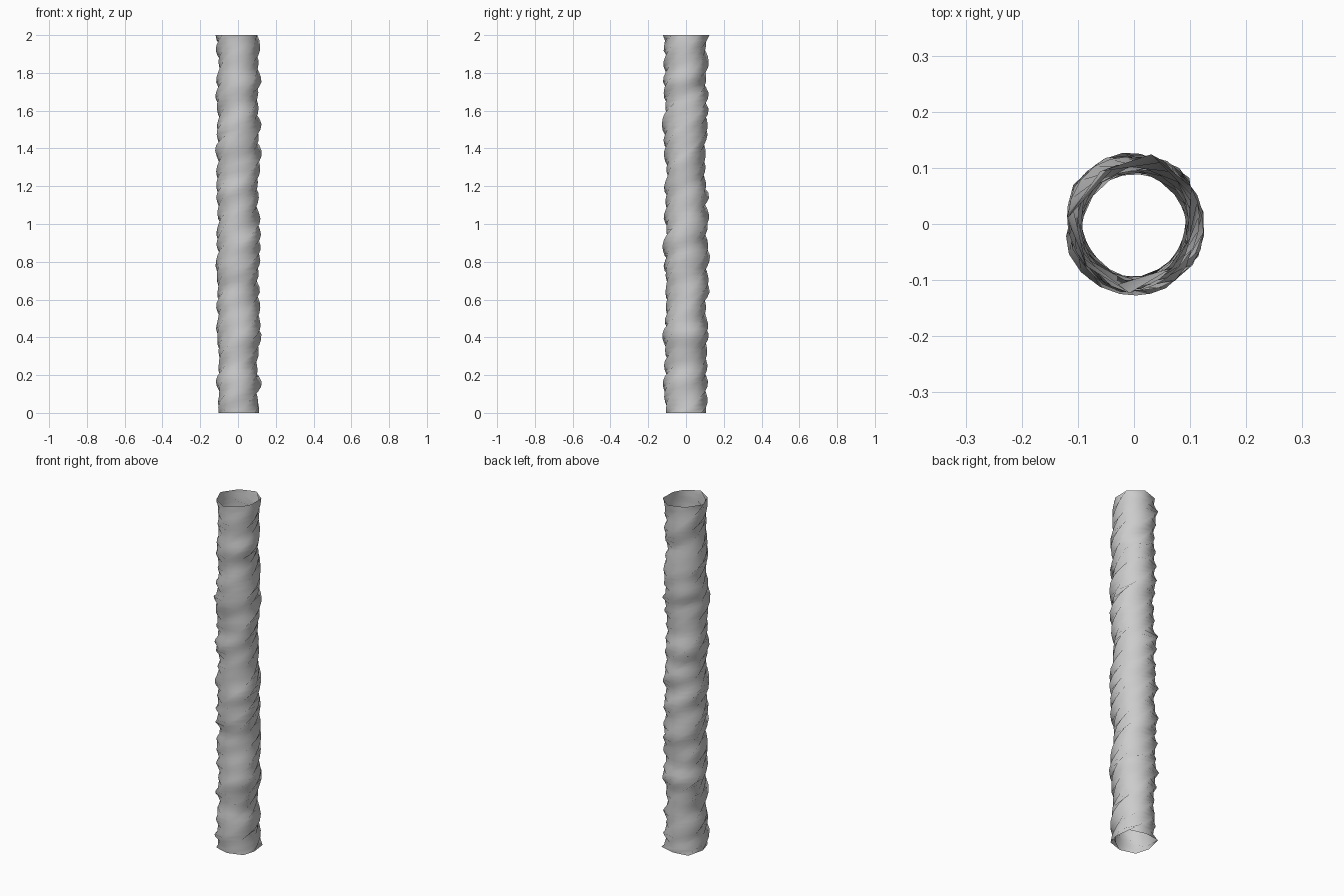
import bpy, bmesh, math, random

if "Cube" in bpy.data.objects:
    bpy.data.objects.remove(bpy.data.objects["Cube"])

random.seed(7)
SIDES, RINGS, HEIGHT, TURNS = 8, 72, 2.0, 3.1
KNOTS = 24


def strand():
    # uneven radius and sway along one ridge
    return [(random.uniform(0.102, 0.129), random.uniform(-0.12, 0.12)) for _ in range(KNOTS + 1)]


def sample(knots, t):
    f = t * KNOTS
    i = min(int(f), KNOTS - 1)
    u = f - i
    u = u * u * (3 - 2 * u)
    return [a + (b - a) * u for a, b in zip(knots[i], knots[i + 1])]


# twisted open tube with irregular helical ridges
strands = [strand() for _ in range(SIDES)]
bm = bmesh.new()
rings = []
for j in range(RINGS + 1):
    t = j / RINGS
    ring = []
    for k in range(SIDES):
        r, sway = sample(strands[k], t)
        a = 2 * math.pi * (k / SIDES + TURNS * t) + sway
        ring.append(bm.verts.new((r * math.cos(a), r * math.sin(a), HEIGHT * t)))
    rings.append(ring)
for lo, hi in zip(rings, rings[1:]):
    for k in range(SIDES):
        n = (k + 1) % SIDES
        f = bm.faces.new((lo[k], lo[n], hi[n], hi[k]))
        f.smooth = True

mesh = bpy.data.meshes.new("twisted_tube")
bm.to_mesh(mesh)
bm.free()
tube = bpy.data.objects.new("twisted_tube", mesh)
bpy.context.collection.objects.link(tube)
